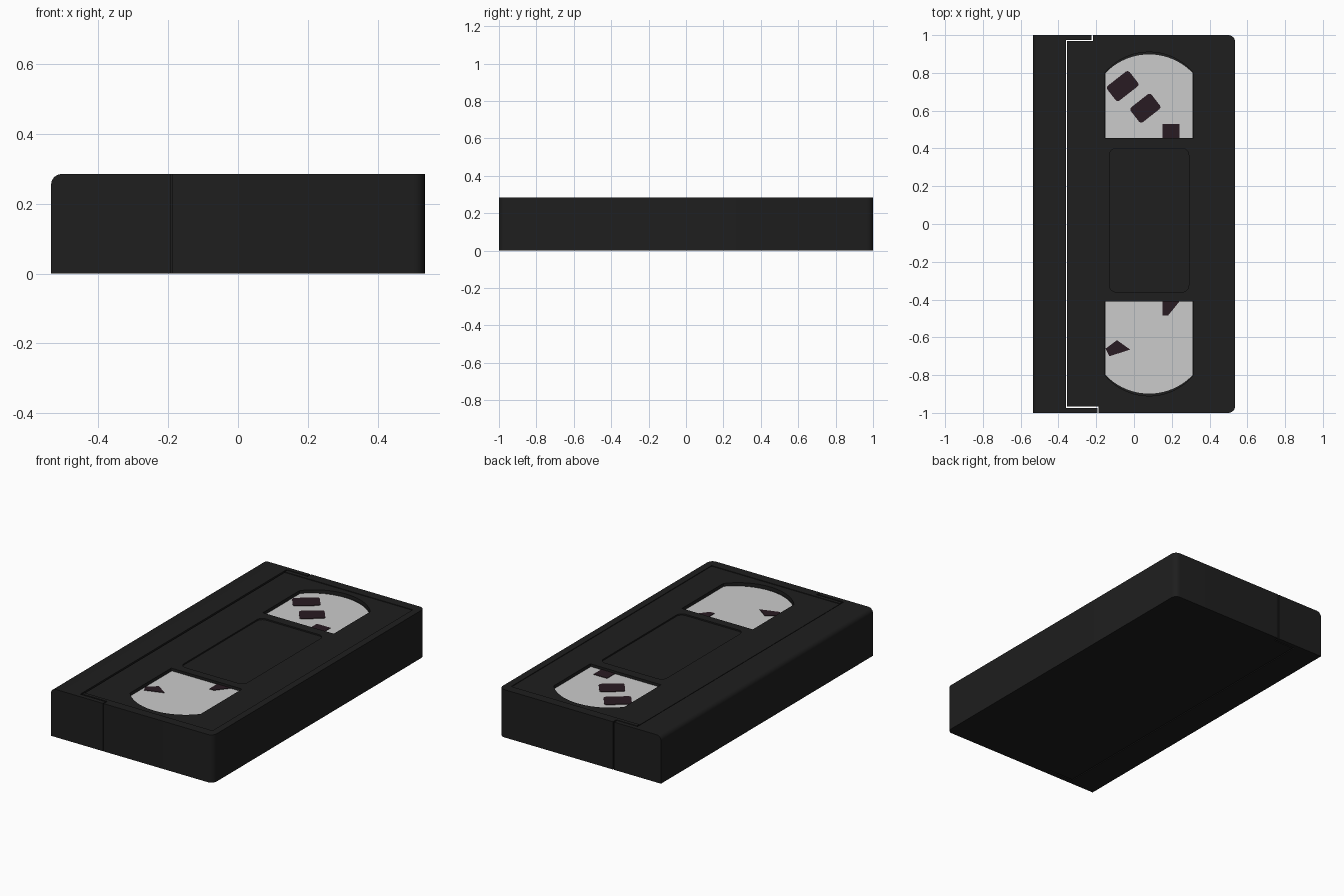
import bpy, bmesh, math

if "Cube" in bpy.data.objects:
    bpy.data.objects.remove(bpy.data.objects["Cube"])

H = 0.285


def material(name, rgb):
    m = bpy.data.materials.new(name)
    m.diffuse_color = (*rgb, 1)
    m.use_nodes = True
    m.node_tree.nodes["Principled BSDF"].inputs["Base Color"].default_value = m.diffuse_color
    return m


BLACK = material("black_plastic", (0.013, 0.013, 0.013))
TAPE = material("dark_reel", (0.022, 0.011, 0.016))


def prism(name, pts, z0, z1, mat=None):
    """Extrude an outline from z0 to z1."""
    bm = bmesh.new()
    face = bm.faces.new([bm.verts.new((x, y, z0)) for x, y in pts])
    ext = bmesh.ops.extrude_face_region(bm, geom=[face])
    for v in ext["geom"]:
        if isinstance(v, bmesh.types.BMVert):
            v.co.z = z1
    bmesh.ops.recalc_face_normals(bm, faces=bm.faces)
    me = bpy.data.meshes.new(name)
    bm.to_mesh(me)
    bm.free()
    ob = bpy.data.objects.new(name, me)
    bpy.context.collection.objects.link(ob)
    if mat:
        me.materials.append(mat)
    return ob


def bevel_edges(ob, test, width):
    """Round only the edges whose two ends pass the test."""
    bm = bmesh.new()
    bm.from_mesh(ob.data)
    edges = [e for e in bm.edges if test(*[v.co for v in e.verts])]
    bmesh.ops.bevel(bm, geom=edges, offset=width, segments=6, profile=0.5, affect='EDGES')
    bm.to_mesh(ob.data)
    bm.free()


def rounded_rect(x0, x1, y0, y1, r, n=6):
    corners = [(x1 - r, y1 - r, 0), (x0 + r, y1 - r, 90), (x0 + r, y0 + r, 180), (x1 - r, y0 + r, 270)]
    return [(cx + r * math.cos(math.radians(a + 90 * i / n)), cy + r * math.sin(math.radians(a + 90 * i / n)))
            for cx, cy, a in corners for i in range(n + 1)]


def window_outline(side, inner, shoulder, apex, grow=0.0, n=20):
    """Straight-sided window whose outer end is a circular arc."""
    half, cx = 0.23 + grow, 0.08
    rise = apex - shoulder
    r = (half * half + rise * rise) / (2 * rise)
    a = math.asin(half / r)
    arc = [(cx + r * math.sin(t), side * (apex - r + r * math.cos(t)))
           for t in [a - 2 * a * i / n for i in range(n + 1)]]
    return [(cx - half, side * inner), (cx + half, side * inner)] + arc


def cut(target, name, pts, depth):
    c = prism(name, pts, H - depth, H + 0.05)
    c.hide_render = True
    c.hide_set(True)
    m = target.modifiers.new(name, 'BOOLEAN')
    m.operation, m.solver, m.object = 'DIFFERENCE', 'EXACT', c


# main shell, narrowed where the flap arms overlap it
body = prism("cassette_body", [(-0.354, -0.965), (-0.188, -0.965), (-0.188, -1), (0.535, -1), (0.535, 1),
                               (-0.218, 1), (-0.218, 0.968), (-0.354, 0.968)], 0, H, BLACK)
bevel_edges(body, lambda a, b: a.x > 0.5 and b.x > 0.5 and abs(a.z - b.z) > 0.1, 0.035)

# shallow top panel, label recess and window openings
cut(body, "panel_cutter", [(-0.4, -0.945), (0.493, -0.945), (0.493, 0.945), (-0.4, 0.945)], 0.004)
cut(body, "label_cutter", rounded_rect(-0.13, 0.29, -0.36, 0.40, 0.035), 0.012)
windows = ((1, "back", 0.455), (-1, "front", 0.41))
for side, tag, inner in windows:
    cut(body, tag + "_window_cutter", window_outline(side, inner, 0.80, 0.91, 0.004), 0.026)
    prism(tag + "_window", window_outline(side, inner, 0.80, 0.898), H - 0.03, H - 0.02)

# hinged flap: front strip with two side arms
flap = prism("tape_flap", [(-0.535, -1), (-0.192, -1), (-0.192, -0.973), (-0.361, -0.973),
                           (-0.361, 0.974), (-0.225, 0.974), (-0.225, 1), (-0.535, 1)], 0, H, BLACK)
bevel_edges(flap, lambda a, b: all(v.x < -0.53 and v.z > 0.2 for v in (a, b)), 0.03)


# reel pieces showing through the windows
def spoke(cx, cy, w, d, deg):
    c, s = math.cos(math.radians(deg)), math.sin(math.radians(deg))
    return [(cx + u * c - v * s, cy + u * s + v * c)
            for u, v in rounded_rect(-w / 2, w / 2, -d / 2, d / 2, 0.015, 3)]


reels = [spoke(-0.06, 0.73, 0.15, 0.10, 38), spoke(0.06, 0.613, 0.14, 0.10, 38),
         [(0.15, 0.456), (0.24, 0.456), (0.24, 0.53), (0.15, 0.53)],
         [(0.15, -0.411), (0.24, -0.411), (0.18, -0.485), (0.15, -0.485)],
         [(-0.15, -0.66), (-0.09, -0.615), (-0.02, -0.665), (-0.13, -0.70)]]
for i, pts in enumerate(reels):
    prism(f"reel_spoke_{i + 1}", pts, H - 0.025, H - 0.017, TAPE)

# smooth the rounded corners while keeping edges sharp
bpy.ops.object.select_all(action='DESELECT')
for ob in (body, flap):
    ob.select_set(True)
bpy.context.view_layer.objects.active = body
bpy.ops.object.shade_smooth_by_angle(angle=math.radians(30))
